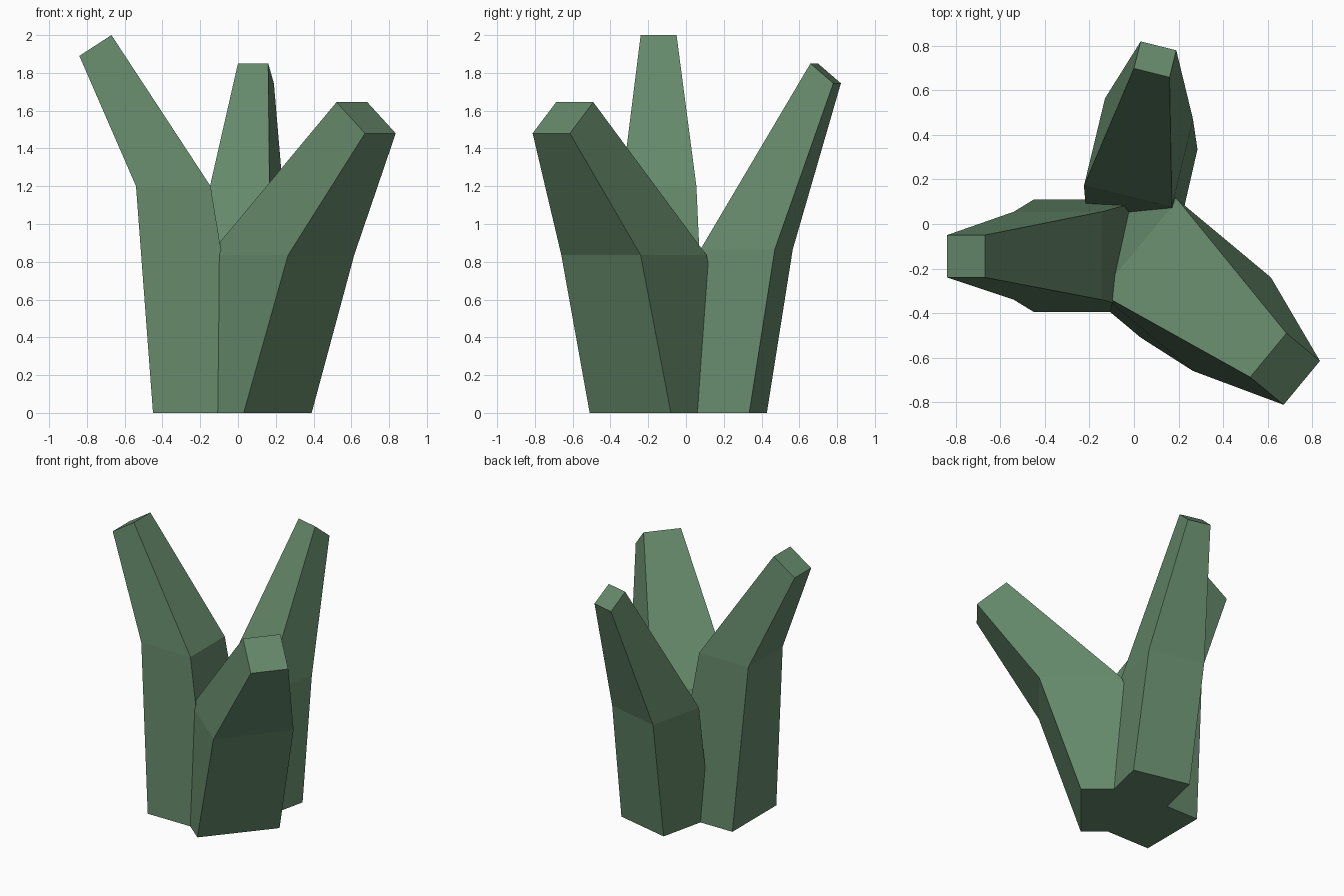
import bpy, bmesh
from mathutils import Vector

if "Cube" in bpy.data.objects:
    bpy.data.objects.remove(bpy.data.objects["Cube"])

green = bpy.data.materials.new("leaf_green")
green.diffuse_color = (0.13, 0.25, 0.145, 1)
green.use_nodes = True
green.node_tree.nodes["Principled BSDF"].inputs["Base Color"].default_value = green.diffuse_color


def ring(bm, p, q, depth, z_out, z_in):
    """Four-sided section: outer edge p-q, inner edge offset by depth."""
    p, q = Vector(p), Vector(q)
    d = (q - p).normalized()
    inward = Vector((-d.y, d.x)) * depth
    pts = [(*p, z_out), (*q, z_out), (*(q + inward), z_in), (*(p + inward), z_in)]
    return [bm.verts.new(c) for c in pts]


def stalk(name, sections):
    bm = bmesh.new()
    rings = [ring(bm, *s) for s in sections]
    for a, b in zip(rings, rings[1:]):
        for i in range(4):
            j = (i + 1) % 4
            bm.faces.new((a[i], a[j], b[j], b[i]))
    bm.faces.new(rings[0][::-1])
    bm.faces.new(rings[-1])
    bmesh.ops.recalc_face_normals(bm, faces=bm.faces)
    mesh = bpy.data.meshes.new(name)
    bm.to_mesh(mesh)
    bm.free()
    mesh.materials.append(green)
    obj = bpy.data.objects.new(name, mesh)
    bpy.context.collection.objects.link(obj)


# Tall stalk leaning left
stalk("left_stalk", [
    ((-0.45, 0.11), (-0.45, -0.395), 0.50, 0, 0),
    ((-0.54, 0.055), (-0.54, -0.34), 0.395, 1.2, 1.2),
    ((-0.84, -0.05), (-0.84, -0.24), 0.17, 1.89, 2.0)])

# Slim stalk leaning back
stalk("back_stalk", [
    ((0.285, 0.335), (-0.12, 0.428), 0.415, 0, 0),
    ((0.265, 0.47), (-0.13, 0.565), 0.405, 0.865, 0.865),
    ((0.19, 0.78), (0.03, 0.82), 0.125, 1.745, 1.85)])

# Wide stalk leaning to the front right
stalk("front_stalk", [
    ((0.03, -0.51), (0.39, -0.08), 0.56, 0, 0),
    ((0.265, -0.66), (0.615, -0.24), 0.545, 0.835, 0.835),
    ((0.672, -0.812), (0.835, -0.615), 0.195, 1.48, 1.645)])
